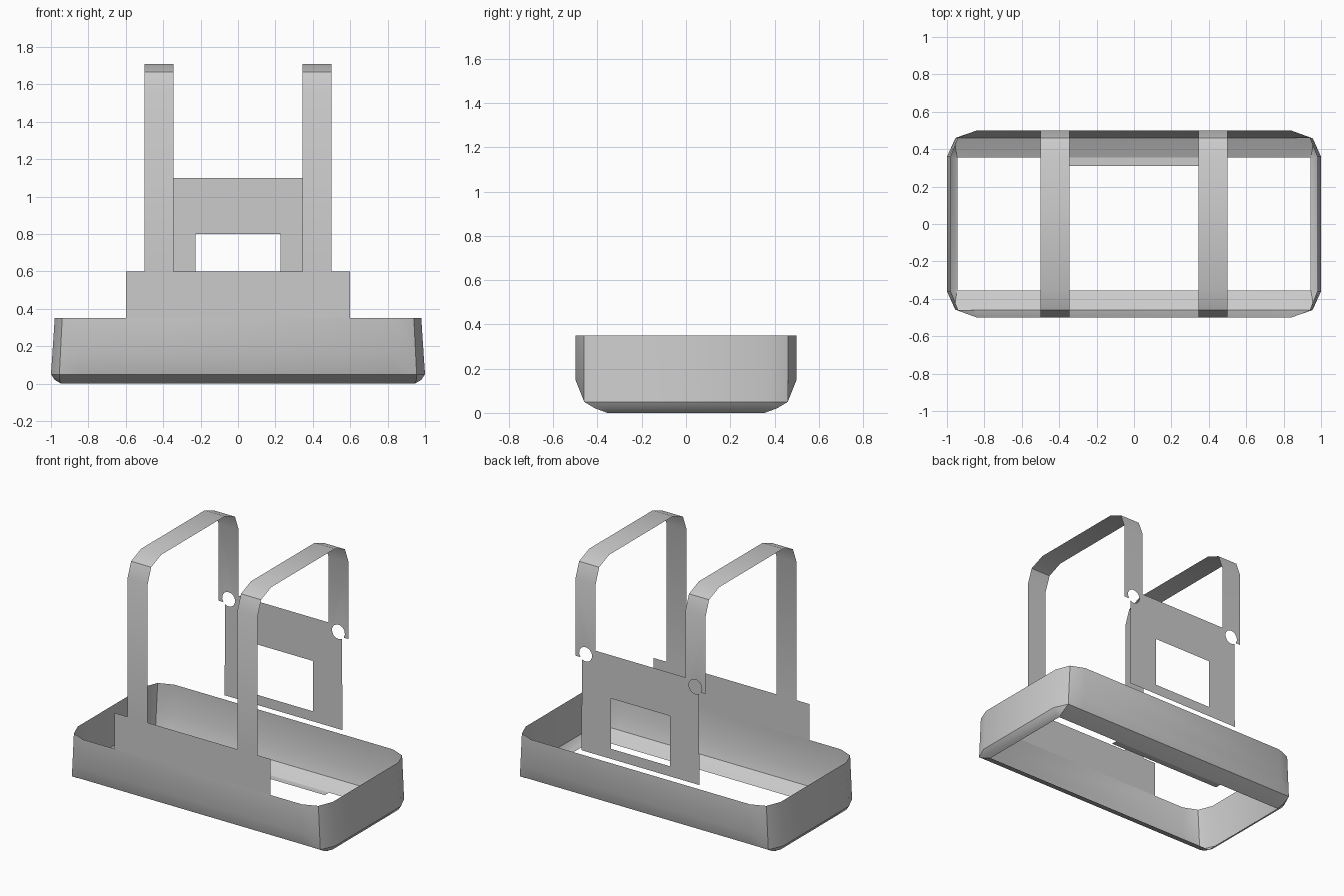
import bpy
from math import cos, sin, radians

cube = bpy.data.objects.get("Cube")
if cube:
    bpy.data.objects.remove(cube, do_unlink=True)

grey = bpy.data.materials.new("plain_grey")
grey.use_nodes = True
COLOUR = (0.6, 0.6, 0.6, 1)
grey.diffuse_color = COLOUR
grey.node_tree.nodes["Principled BSDF"].inputs["Base Color"].default_value = COLOUR


def make(name, verts, faces, mirror=False):
    """Sheet object, optionally mirrored across x."""
    mesh = bpy.data.meshes.new(name)
    mesh.from_pydata(verts, [], faces)
    mesh.materials.append(grey)
    obj = bpy.data.objects.new(name, mesh)
    bpy.context.collection.objects.link(obj)
    bpy.ops.object.select_all(action="DESELECT")
    obj.select_set(True)
    bpy.context.view_layer.objects.active = obj
    bpy.ops.object.shade_smooth_by_angle(angle=radians(30))
    if mirror:
        obj.modifiers.new("Mirror", "MIRROR").use_axis[0] = True
    return obj


# Open tray: each row is a height and three corner points of one quadrant
rows = [
    (0.35, [(0.98, 0.36), (0.94, 0.46), (0.84, 0.5)]),
    (0.15, [(0.993, 0.36), (0.95, 0.46), (0.84, 0.5)]),
    (0.05, [(1.0, 0.36), (0.955, 0.46), (0.84, 0.46)]),
    (0.02, [(0.98, 0.36), (0.955, 0.41), (0.84, 0.397)]),
    (0.0, [(0.945, 0.34), (0.945, 0.355), (0.84, 0.355)]),
]
verts = []
for z, q in rows:
    for sx, sy in ((1, 1), (-1, 1), (-1, -1), (1, -1)):
        corner = q if sx * sy > 0 else q[::-1]
        verts += [(sx * x, sy * y, z) for x, y in corner]
n = 12
faces = []
for r in range(len(rows) - 1):
    for i in range(n):
        j = (i + 1) % n
        faces.append((r * n + i, (r + 1) * n + i, (r + 1) * n + j, r * n + j))
make("tray", verts, faces)

# Raised front panel and the small ledge behind
make("front_panel",
     [(-0.6, -0.5, 0.35), (0.6, -0.5, 0.35), (0.6, -0.5, 0.6), (-0.6, -0.5, 0.6)],
     [(0, 1, 2, 3)])
make("rear_ledge",
     [(-0.45, 0.31, 0), (0.45, 0.31, 0), (0.45, 0.355, 0), (-0.45, 0.355, 0)],
     [(0, 1, 2, 3)])

# Pivot holes shared by the straps and the back panel
HOLE_X, HOLE_Z, HOLE_R = 0.422, 1.055, 0.05


def arc(start, end, steps=9):
    """Points along the rim of the pivot hole, in the rear plane."""
    pts = []
    for k in range(steps + 1):
        a = radians(start + (end - start) * k / steps)
        pts.append((HOLE_X + HOLE_R * cos(a), 0.5, HOLE_Z + HOLE_R * sin(a)))
    return pts


# Overhead straps, bent over the top
X0, X1 = 0.345, 0.5
path = [(-0.5, 0.6), (-0.5, 1.56), (-0.46, 1.665), (-0.35, 1.71),
        (0.35, 1.71), (0.46, 1.665), (0.5, 1.56)]
verts = [(x, y, z) for y, z in path for x in (X0, X1)]
faces = [(2 * i, 2 * i + 1, 2 * i + 3, 2 * i + 2) for i in range(len(path) - 1)]
# Strap end with the hole bitten out of its lower edge
END = 1.025
end_pts = [(X1, 0.5, END)] + arc(-37, 217) + [(X0, 0.5, END)]
first = len(verts)
verts += end_pts
faces.append([first - 2, first - 1] + list(range(first, len(verts))))
make("overhead_straps", verts, faces, mirror=True)

# Back panel with a window, one half mirrored
half = [(0, 0.5, 1.1)] + arc(116, 304)
half += [(x, 0.5, z) for x, z in
         ((0.453, 0.38), (0, 0.38), (0, 0.45), (0.228, 0.45), (0.228, 0.8), (0, 0.8))]
half.reverse()
half.reverse()
make("back_panel", half, [tuple(range(len(half)))], mirror=True)
